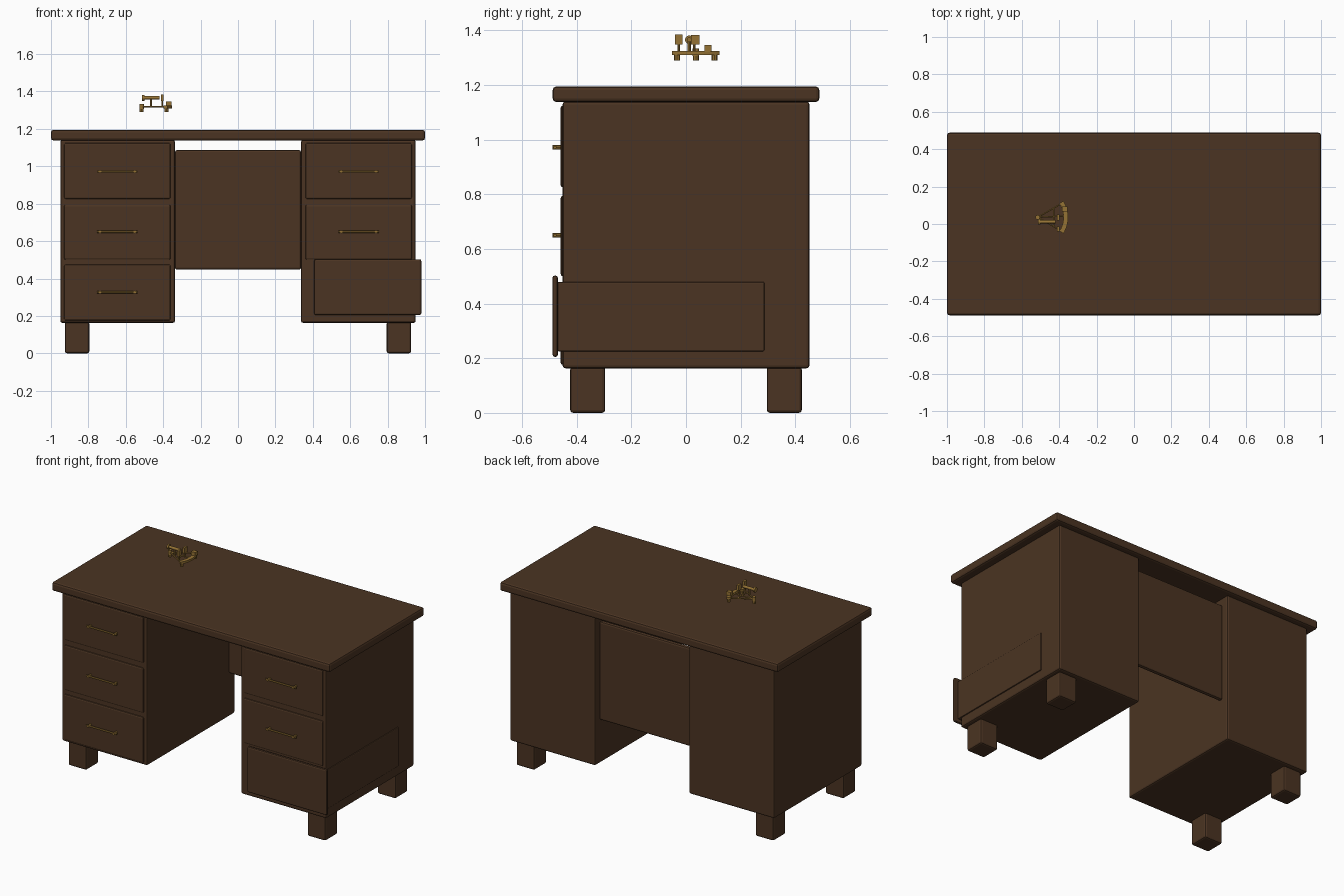
import bpy, bmesh, math
from mathutils import Vector

if "Cube" in bpy.data.objects:
    bpy.data.objects.remove(bpy.data.objects["Cube"])


def material(name, color):
    m = bpy.data.materials.new(name)
    m.diffuse_color = (*color, 1)
    m.use_nodes = True
    m.node_tree.nodes["Principled BSDF"].inputs["Base Color"].default_value = m.diffuse_color
    return m


WOOD = material("dark walnut", (0.070, 0.034, 0.016))
BRASS = material("aged brass", (0.30, 0.17, 0.035))


def finish(name, bm, mat):
    me = bpy.data.meshes.new(name)
    bm.to_mesh(me)
    bm.free()
    me.materials.append(mat)
    ob = bpy.data.objects.new(name, me)
    bpy.context.collection.objects.link(ob)
    return ob


def box(name, x, y, z, mat=WOOD, bevel=0.011):
    """Chamfered box from (min, max) ranges."""
    bm = bmesh.new()
    bmesh.ops.create_cube(bm, size=1)
    for v in bm.verts:
        v.co = [r[0] if c < 0 else r[1] for c, r in zip(v.co, (x, y, z))]
    if bevel:
        bmesh.ops.bevel(bm, geom=bm.edges[:], offset=bevel, segments=2,
                        profile=0.5, affect='EDGES')
    return finish(name, bm, mat)


def rod(name, a, b, r, sides=8):
    """Brass cylinder from point a to point b."""
    a, b = Vector(a), Vector(b)
    bm = bmesh.new()
    bmesh.ops.create_cone(bm, cap_ends=True, segments=sides, radius1=r, radius2=r,
                          depth=(b - a).length)
    rot = (b - a).to_track_quat('Z', 'Y').to_matrix()
    for v in bm.verts:
        v.co = rot @ v.co + (a + b) / 2
    return finish(name, bm, BRASS)


def mirrored(lo, hi, s):
    return (lo, hi) if s > 0 else (-hi, -lo)


# Desk top and the panel closing the knee space
box("desk_top", (-1, 1), (-0.488, 0.488), (1.138, 1.195), bevel=0.013)
box("modesty_panel", (-0.337, 0.337), (0.382, 0.41), (0.447, 1.087))

# Pedestals, feet, drawers and handles
drawer_rows = ((0.825, 1.125, 0.972), (0.50, 0.795, 0.65), (0.175, 0.475, 0.327))
for s, side in ((-1, "left"), (1, "right")):
    box(side + "_pedestal", mirrored(0.337, 0.95, s), (-0.452, 0.452), (0.163, 1.14))
    for end, y in (("front", (-0.424, -0.296)), ("back", (0.296, 0.424))):
        box(f"{side}_{end}_foot", mirrored(0.795, 0.925, s), y, (0, 0.17))
    for i, (z0, z1, zh) in enumerate(drawer_rows):
        if s > 0 and i == 2:
            continue
        box(f"{side}_drawer_{i + 1}", mirrored(0.36, 0.93, s), (-0.459, -0.43),
            (z0, z1), bevel=0.009)
        xa, xb = mirrored(0.54, 0.75, s)
        rod(f"{side}_handle_bar_{i + 1}", (xa - 0.004, -0.48, zh),
            (xb + 0.004, -0.48, zh), 0.006)
        for x in (xa + 0.012, xb - 0.012):
            rod(f"{side}_handle_post_{i + 1}", (x, -0.489, zh), (x, -0.455, zh), 0.008)

# Loose lower right drawer, shifted sideways and slightly pulled out
box("loose_drawer_front", (0.407, 0.98), (-0.489, -0.469), (0.205, 0.503), bevel=0.009)
box("loose_drawer_box", (0.43, 0.957), (-0.472, 0.287), (0.225, 0.48), bevel=0.006)

# Brass sextant above the desk: pivot, arms, arc
pivot = Vector((-0.515, 0.036, 1.318))
radius = 0.15


def on_arc(angle, r=radius, z=0.0):
    return pivot + Vector((math.cos(angle) * r, math.sin(angle) * r, z))


half = math.radians(30)
rod("sextant_pivot", pivot - Vector((0, 0, 0.012)), pivot + Vector((0, 0, 0.016)), 0.012, 12)
for label, ang in (("left", half), ("right", -half), ("centre", 0.05)):
    rod(f"sextant_{label}_arm", pivot, on_arc(ang), 0.0045, 6)
rod("sextant_cross_bar", on_arc(half, 0.1), on_arc(-half, 0.1), 0.004, 6)

# Graduated arc with a rectangular section
bm = bmesh.new()
rings = []
for i in range(13):
    a = -half * 1.08 + 2 * half * 1.08 * i / 12
    rings.append([bm.verts.new(on_arc(a, r, z)) for r, z in
                  ((0.138, -0.008), (0.163, -0.008), (0.163, 0.006), (0.138, 0.006))])
for p, q in zip(rings, rings[1:]):
    for k in range(4):
        j = (k + 1) % 4
        bm.faces.new((p[k], p[j], q[j], q[k]))
bm.faces.new(rings[0][::-1])
bm.faces.new(rings[-1])
bmesh.ops.recalc_face_normals(bm, faces=bm.faces[:])
finish("sextant_arc", bm, BRASS)

# Sextant feet, telescope, mirrors and adjusting block
for i, p in enumerate((pivot, on_arc(half * 0.9, 0.15), on_arc(-half * 0.9, 0.15))):
    rod(f"sextant_foot_{i + 1}", p + Vector((0, 0, -0.028)), p, 0.011)
rod("telescope", (-0.51, 0.012, 1.366), (-0.42, 0.012, 1.366), 0.009, 12)
rod("telescope_eyepiece", (-0.512, 0.012, 1.366), (-0.500, 0.012, 1.366), 0.016, 12)
rod("telescope_post", (-0.465, 0.012, 1.318), (-0.465, 0.012, 1.366), 0.006)
box("index_mirror", (-0.412, -0.398), (-0.04, -0.013), (1.348, 1.385), BRASS, 0)
box("horizon_mirror", (-0.412, -0.398), (0.018, 0.05), (1.348, 1.383), BRASS, 0)
for i, y in enumerate((-0.027, 0.03)):
    rod(f"mirror_post_{i + 1}", (-0.405, y, 1.318), (-0.405, y, 1.35), 0.005)
box("adjusting_block", (-0.385, -0.355), (0.067, 0.094), (1.322, 1.347), BRASS, 0)
